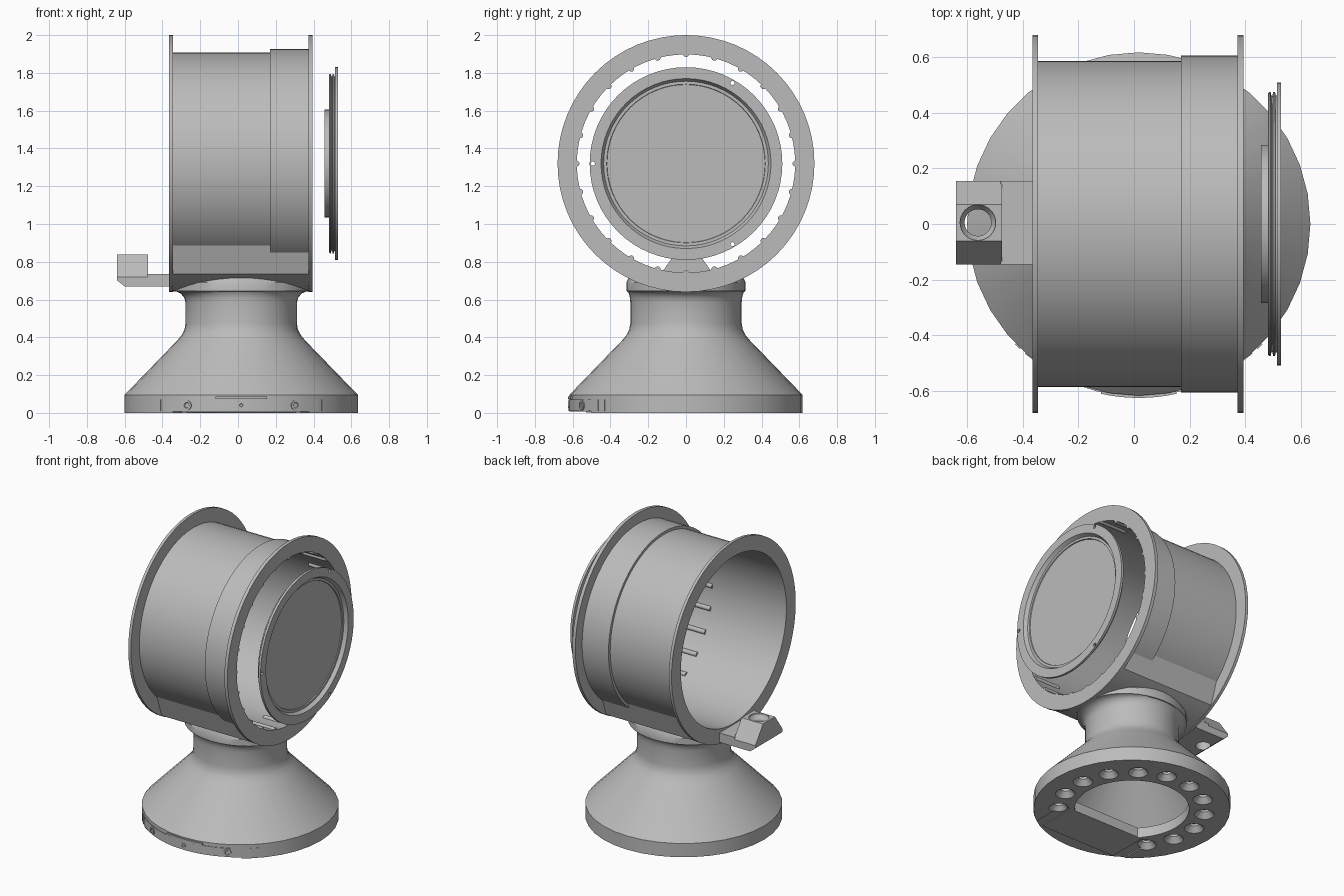
import bpy, bmesh, math
from mathutils import Matrix, Vector

cube = bpy.data.objects.get("Cube")
if cube:
    bpy.data.objects.remove(cube, do_unlink=True)

grey = bpy.data.materials.new("plain_grey")
grey.use_nodes = True
COLOR = (0.5, 0.5, 0.5, 1)
grey.diffuse_color = COLOR
grey.node_tree.nodes["Principled BSDF"].inputs["Base Color"].default_value = COLOR

AXIS_Z = 1.32      # height of the drum axis
BASE_X = 0.017     # base is slightly off centre
TAU = math.tau


def finish(bm, name):
    bmesh.ops.remove_doubles(bm, verts=bm.verts, dist=1e-5)
    bmesh.ops.recalc_face_normals(bm, faces=bm.faces)
    me = bpy.data.meshes.new(name)
    bm.to_mesh(me)
    bm.free()
    me.materials.append(grey)
    ob = bpy.data.objects.new(name, me)
    bpy.context.collection.objects.link(ob)
    return ob


def lathe(name, profile, place, segs, closed=False):
    """Spin (radius, height) points; place(r, h, angle) gives the position."""
    bm = bmesh.new()
    rings = [[bm.verts.new(place(r, h, TAU * i / segs)) for i in range(segs)] for r, h in profile]
    pairs = list(zip(rings, rings[1:])) + ([(rings[-1], rings[0])] if closed else [])
    for a, b in pairs:
        for i in range(segs):
            j = (i + 1) % segs
            bm.faces.new((a[i], a[j], b[j], b[i]))
    bmesh.ops.dissolve_degenerate(bm, dist=1e-6, edges=bm.edges)
    return finish(bm, name)


def around_x(r, h, a):
    return Vector((h, r * math.sin(a), AXIS_Z + r * math.cos(a)))


def upright(x, y):
    return lambda r, h, a: Vector((x + r * math.cos(a), y + r * math.sin(a), h))


def prism(name, points, start, end):
    """Extrude a flat outline given as 3D points from offset start to end."""
    bm = bmesh.new()
    face = bm.faces.new([bm.verts.new(Vector(p) + Vector(start)) for p in points])
    ext = bmesh.ops.extrude_face_region(bm, geom=[face])
    moved = [v for v in ext["geom"] if isinstance(v, bmesh.types.BMVert)]
    bmesh.ops.translate(bm, verts=moved, vec=Vector(end) - Vector(start))
    return finish(bm, name)


def box(name, lo, hi):
    pts = [(lo[0], lo[1], 0), (hi[0], lo[1], 0), (hi[0], hi[1], 0), (lo[0], hi[1], 0)]
    return prism(name, pts, (0, 0, lo[2]), (0, 0, hi[2]))


def cut(target, cutters):
    bpy.context.view_layer.objects.active = target
    for c in cutters:
        mod = target.modifiers.new("cut", "BOOLEAN")
        mod.operation, mod.solver, mod.object = "DIFFERENCE", "EXACT", c
        bpy.ops.object.modifier_apply(modifier=mod.name)
        bpy.data.objects.remove(c, do_unlink=True)


# Drum: flanged tube with a raised band on the lid side
lathe("drum", [(0.578, -0.365), (0.68, -0.365), (0.68, -0.345), (0.587, -0.345), (0.587, 0.17),
               (0.606, 0.17), (0.606, 0.372), (0.68, 0.372), (0.68, 0.395), (0.578, 0.395)],
      around_x, 64, True)

# Grip ribs around the mouth of the drum
for k in range(24):
    a = TAU * k / 24
    outline = [around_x(0.582 - 0.018 * math.sin(t), 0, a + 0.028 * math.cos(t))
               for t in [math.pi * i / 8 for i in range(9)]]
    prism("grip_rib", outline, (0.2, 0, 0), (0.392, 0, 0))

# Saddle filling the space between the flanges under the drum
low = [around_x(0.677, 0, math.pi + t * 0.53 / 8) for t in range(-8, 9)]
high = [around_x(0.582, 0, math.pi + t * 0.75 / 8) for t in range(8, -9, -1)]
prism("saddle", low + high, (-0.36, 0, 0), (0.39, 0, 0))


# Base: hollow cone and neck, flaring mostly sideways into the saddle
def base_place(r, h, a):
    depth = r
    if h > 0.6 and r > 0.295:
        depth = 0.295 + (r - 0.295) * 0.3
    return Vector((BASE_X + r * math.cos(a), depth * math.sin(a), h))


base = lathe("base", [(0.36, 0), (0.618, 0), (0.618, 0.095), (0.34, 0.382), (0.315, 0.412), (0.3, 0.442),
                      (0.295, 0.475), (0.295, 0.585), (0.302, 0.61), (0.32, 0.632), (0.345, 0.643),
                      (0.365, 0.645), (0.365, 0.69), (0.31, 0.725), (0, 0.725), (0, 0.6), (0.25, 0.6),
                      (0.26, 0.43), (0.56, 0.1), (0.56, 0.07), (0.36, 0.07)], base_place, 36)
bm = bmesh.new()
bm.from_mesh(base.data)
bmesh.ops.holes_fill(bm, edges=bm.edges)
bm.free()
# Floor ring joins the first and last profile points
lathe("base_opening_wall", [(0.36, 0), (0.36, 0.07)], upright(BASE_X, 0), 36)

# Magnet pockets and the door recess in the underside
bm = bmesh.new()
bm.from_mesh(base.data)
open_edges = [e for e in bm.edges if e.is_boundary]
if open_edges:
    bmesh.ops.bridge_loops(bm, edges=open_edges)
bmesh.ops.recalc_face_normals(bm, faces=bm.faces)
bm.to_mesh(base.data)
bm.free()
bpy.data.objects.remove(bpy.data.objects["base_opening_wall"], do_unlink=True)
pockets = []
for k in range(12):
    a = math.pi / 2 + math.radians(23.4) * (k - 5.5)
    spot = upright(BASE_X + 0.46 * math.cos(a), 0.46 * math.sin(a))
    pockets.append(lathe("pocket", [(0, -0.01), (0.068, -0.01), (0.062, 0), (0.03, 0.035),
                                    (0.03, 0.05), (0, 0.05)], spot, 20))
pockets.append(box("door_recess", (BASE_X - 0.36, -0.7, -0.02), (BASE_X + 0.36, -0.25, 0.008)))
cut(base, pockets)

# Floor piece closing the front of the opening, and the door on it
half = math.acos(0.25 / 0.365)
segment = [(BASE_X + 0.365 * math.sin(t * half / 8), -0.365 * math.cos(t * half / 8), 0) for t in range(-8, 9)]
prism("front_floor", segment, (0, 0, 0.008), (0, 0, 0.07))
box("door", (BASE_X - 0.29, -0.53, 0.003), (BASE_X + 0.29, -0.25, 0.009))


# Curved front panel with end slots, lip and screws
def band(name, a0, a1, z0, z1, r):
    steps = [a0 + (a1 - a0) * i / 12 for i in range(13)]
    pts = [(BASE_X + r * math.sin(a), -r * math.cos(a), 0) for a in steps]
    pts += [(BASE_X + (r - 0.02) * math.sin(a), -(r - 0.02) * math.cos(a), 0) for a in reversed(steps)]
    prism(name, pts, (0, 0, z0), (0, 0, z1))


band("front_panel", -0.72, 0.72, 0.01, 0.07, 0.621)
band("front_lip", -0.22, 0.22, 0.073, 0.087, 0.626)
for side in (-1, 1):
    band("panel_end", side * 0.76, side * 0.8, 0.01, 0.07, 0.621)
for a, r in ((-0.48, 0.026), (0.48, 0.026), (0, 0.015)):
    turn = Matrix.Rotation(a, 3, "Z")

    def on_front(rad, h, t, turn=turn):
        return turn @ Vector((rad * math.cos(t), -0.617 - h, rad * math.sin(t))) + Vector((BASE_X, 0, 0.04))
    lathe("panel_screw", [(r, 0), (r, 0.008), (r * 0.6, 0.008), (r * 0.5, 0.004), (0, 0.004)], on_front, 16)

# Lid: stacked discs with a recessed outer face
lid = lathe("lid", [(0, 0.457), (0.285, 0.457), (0.285, 0.482), (0.47, 0.482), (0.475, 0.486), (0.475, 0.492),
                    (0.46, 0.495), (0.46, 0.498), (0.475, 0.501), (0.475, 0.508), (0.462, 0.51),
                    (0.462, 0.514), (0.51, 0.514), (0.51, 0.53), (0.45, 0.53), (0.436, 0.506),
                    (0.42, 0.506), (0.418, 0.5), (0, 0.5)], around_x, 64)
holes = []
for deg in (30, 150, 270):
    c = around_x(0.493, 0, math.radians(deg))
    holes.append(lathe("screw_hole", [(0, 0.45), (0.011, 0.45), (0.011, 0.56), (0, 0.56)],
                       lambda r, h, t, c=c: c + Vector((h, r * math.cos(t), r * math.sin(t))), 12))
cut(lid, holes)

# Side bracket: flat arm and a tapered block with a vertical hole
MID = 0.005
box("bracket_arm", (-0.48, MID - 0.15, 0.67), (-0.355, MID + 0.15, 0.735))
shape = [(0, MID + y, z) for y, z in ((-0.15, 0.67), (0.15, 0.67), (0.15, 0.72), (0.066, 0.838),
                                      (-0.066, 0.838), (-0.15, 0.72))]
block = prism("bracket_block", shape, (-0.64, 0, 0), (-0.476, 0, 0))
corner = [(-0.66, 0, 0.717), (-0.66, 0, 0.65), (-0.575, 0, 0.65)]
cut(block, [prism("chamfer", corner, (0, -0.3, 0), (0, 0.3, 0)),
            lathe("bracket_hole", [(0, 0.6), (0.048, 0.6), (0.048, 0.8), (0.064, 0.825), (0.064, 0.9), (0, 0.9)],
                  upright(-0.562, MID), 32)])

# Smooth the round parts while keeping sharp edges
bpy.ops.object.select_all(action="DESELECT")
for ob in bpy.context.scene.objects:
    if ob.type == "MESH":
        ob.select_set(True)
        bpy.context.view_layer.objects.active = ob
bpy.ops.object.shade_smooth_by_angle(angle=math.radians(30))
